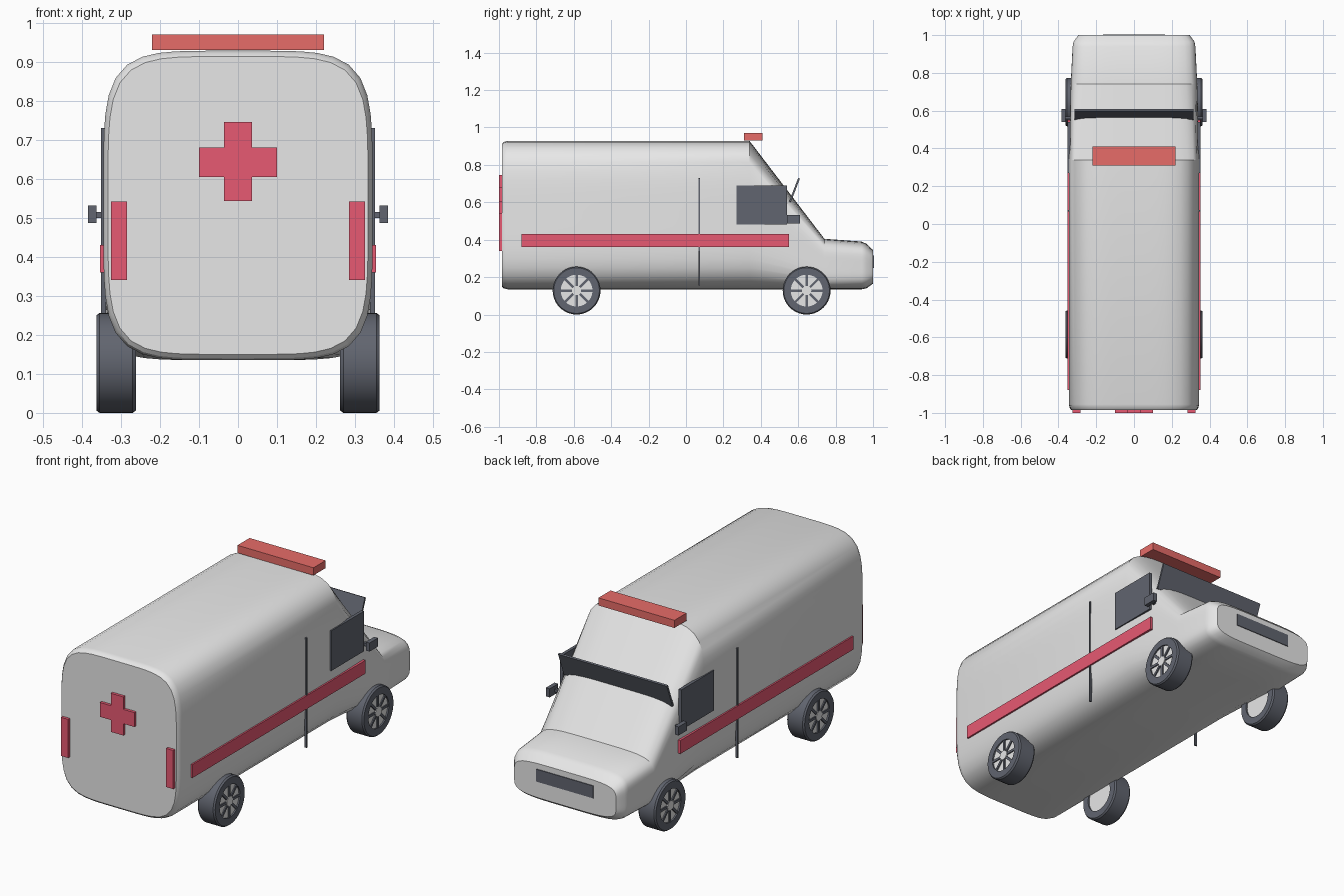
import bpy, bmesh, math
from mathutils import Matrix, Vector

if "Cube" in bpy.data.objects:
    bpy.data.objects.remove(bpy.data.objects["Cube"], do_unlink=True)


def material(name, rgb):
    m = bpy.data.materials.new(name)
    m.use_nodes = True
    m.diffuse_color = (*rgb, 1)
    m.node_tree.nodes["Principled BSDF"].inputs["Base Color"].default_value = (*rgb, 1)
    return m


WHITE = material("body white", (0.8, 0.8, 0.8))
RED = material("marking red", (0.8, 0.1, 0.17))
LAMP = material("beacon red", (0.8, 0.15, 0.14))
DARK = material("dark grey", (0.12, 0.13, 0.16))


def finish(name, bm, mat, smooth=None):
    bmesh.ops.recalc_face_normals(bm, faces=bm.faces)
    mesh = bpy.data.meshes.new(name)
    bm.to_mesh(mesh)
    bm.free()
    mesh.materials.append(mat)
    ob = bpy.data.objects.new(name, mesh)
    bpy.context.collection.objects.link(ob)
    if smooth:
        bpy.ops.object.select_all(action="DESELECT")
        ob.select_set(True)
        bpy.context.view_layer.objects.active = ob
        bpy.ops.object.shade_smooth_by_angle(angle=math.radians(smooth))
    return ob


def add_box(bm, lo, hi, turn=Matrix()):
    lo, hi = Vector(lo), Vector(hi)
    bmesh.ops.create_cube(bm, size=1, matrix=Matrix.Translation((lo + hi) / 2) @ turn
                          @ Matrix.Diagonal((*(hi - lo), 1)))


def box(name, lo, hi, mat):
    bm = bmesh.new()
    add_box(bm, lo, hi)
    return finish(name, bm, mat)


def loft(bm, rings, caps=True):
    rows = [[bm.verts.new(p) for p in ring] for ring in rings]
    n = len(rows[0])
    pairs = list(zip(rows, rows[1:])) if caps else list(zip(rows, rows[1:] + rows[:1]))
    for a, b in pairs:
        for i in range(n):
            bm.faces.new((a[i], a[(i + 1) % n], b[(i + 1) % n], b[i]))
    if caps:
        bm.faces.new(rows[0])
        bm.faces.new(rows[-1])


# Body: rounded cross-sections along the length
def section(y, half, low, high, power, n=64):
    ring = []
    for i in range(n):
        a = 2 * math.pi * (i + 0.5) / n
        c, s = math.cos(a), math.sin(a)
        r = (abs(c) ** power + abs(s) ** power) ** (-1 / power)
        ring.append((half * r * c, y, (low + high) / 2 + (high - low) / 2 * r * s))
    return ring


bm = bmesh.new()
loft(bm, [section(*s) for s in (
    (-0.985, 0.333, 0.15, 0.913, 5),
    (-0.975, 0.340, 0.14, 0.922, 5),
    (-0.955, 0.345, 0.135, 0.928, 5),
    (0.34, 0.345, 0.135, 0.928, 5),
    (0.74, 0.335, 0.135, 0.405, 5),
    (0.94, 0.325, 0.135, 0.39, 5),
    (0.965, 0.32, 0.14, 0.378, 5),
    (1.0, 0.295, 0.165, 0.345, 5))])
finish("body", bm, WHITE, 28)

# Rear markings
bm = bmesh.new()
add_box(bm, (-0.1, -1.0, 0.605), (0.1, -0.98, 0.68))
add_box(bm, (-0.036, -1.0, 0.68), (0.036, -0.98, 0.745))
add_box(bm, (-0.036, -1.0, 0.543), (0.036, -0.98, 0.605))
finish("rear_cross", bm, RED)

# Roof light, windscreen and grille
box("light_bar", (-0.22, 0.31, 0.93), (0.22, 0.41, 0.97), LAMP)
box("grille", (-0.165, 0.98, 0.25), (0.165, 1.004, 0.315), DARK)
bm = bmesh.new()
add_box(bm, (-0.315, 0.575, 0.598), (0.315, 0.585, 0.732), Matrix.Rotation(math.radians(-21), 4, "X"))
finish("windscreen", bm, DARK)


# Wheels: lathed tyre, rim disc, spokes and hub
def circle(x, r, y, z, n=40):
    return [(x, y + r * math.cos(2 * math.pi * i / n), z + r * math.sin(2 * math.pi * i / n))
            for i in range(n)]


def wheel(name, side, y):
    z, inner, outer = 0.128, side * 0.262, side * 0.363
    edge = side * 0.008
    bm = bmesh.new()
    loft(bm, [circle(x, r, y, z) for x, r in (
        (inner, 0.085), (inner, 0.122), (inner + edge, 0.128),
        (outer - edge, 0.128), (outer, 0.122), (outer, 0.085))], caps=False)
    finish(name + "_tyre", bm, DARK, 30)
    bm = bmesh.new()
    loft(bm, [circle(x, 0.086, y, z) for x in (inner + edge, outer - edge)])
    finish(name + "_rim", bm, WHITE, 30)
    bm = bmesh.new()
    for k in range(8):
        a = math.pi * k / 4
        turn = Matrix.Rotation(a, 4, "X")
        mid = Vector((outer - edge, y + 0.053 * math.cos(a), z + 0.053 * math.sin(a)))
        size = Vector((0.012, 0.066, 0.013)) / 2
        add_box(bm, mid - size, mid + size, turn)
    finish(name + "_spokes", bm, DARK)
    bm = bmesh.new()
    loft(bm, [circle(x, 0.025, y, z, 20) for x in (outer - edge * 2, outer)])
    finish(name + "_hub", bm, WHITE, 30)


# Everything repeated on both sides
for side, label in ((1, "left"), (-1, "right")):
    def side_box(name, x0, x1, y0, y1, z0, z1, mat):
        xs = sorted((side * x0, side * x1))
        box(label + "_" + name, (xs[0], y0, z0), (xs[1], y1, z1), mat)

    side_box("rear_lamp", 0.284, 0.325, -1.0, -0.98, 0.34, 0.542, RED)
    side_box("stripe", 0.335, 0.353, -0.88, 0.55, 0.36, 0.43, RED)
    side_box("door_gap", 0.338, 0.351, 0.066, 0.074, 0.155, 0.73, DARK)
    side_box("window", 0.335, 0.351, 0.27, 0.54, 0.48, 0.69, DARK)
    side_box("mirror", 0.362, 0.384, 0.54, 0.61, 0.487, 0.532, DARK)
    side_box("mirror_arm", 0.33, 0.365, 0.555, 0.57, 0.5, 0.515, DARK)
    wheel(label + "_rear_wheel", side, -0.585)
    wheel(label + "_front_wheel", side, 0.645)
